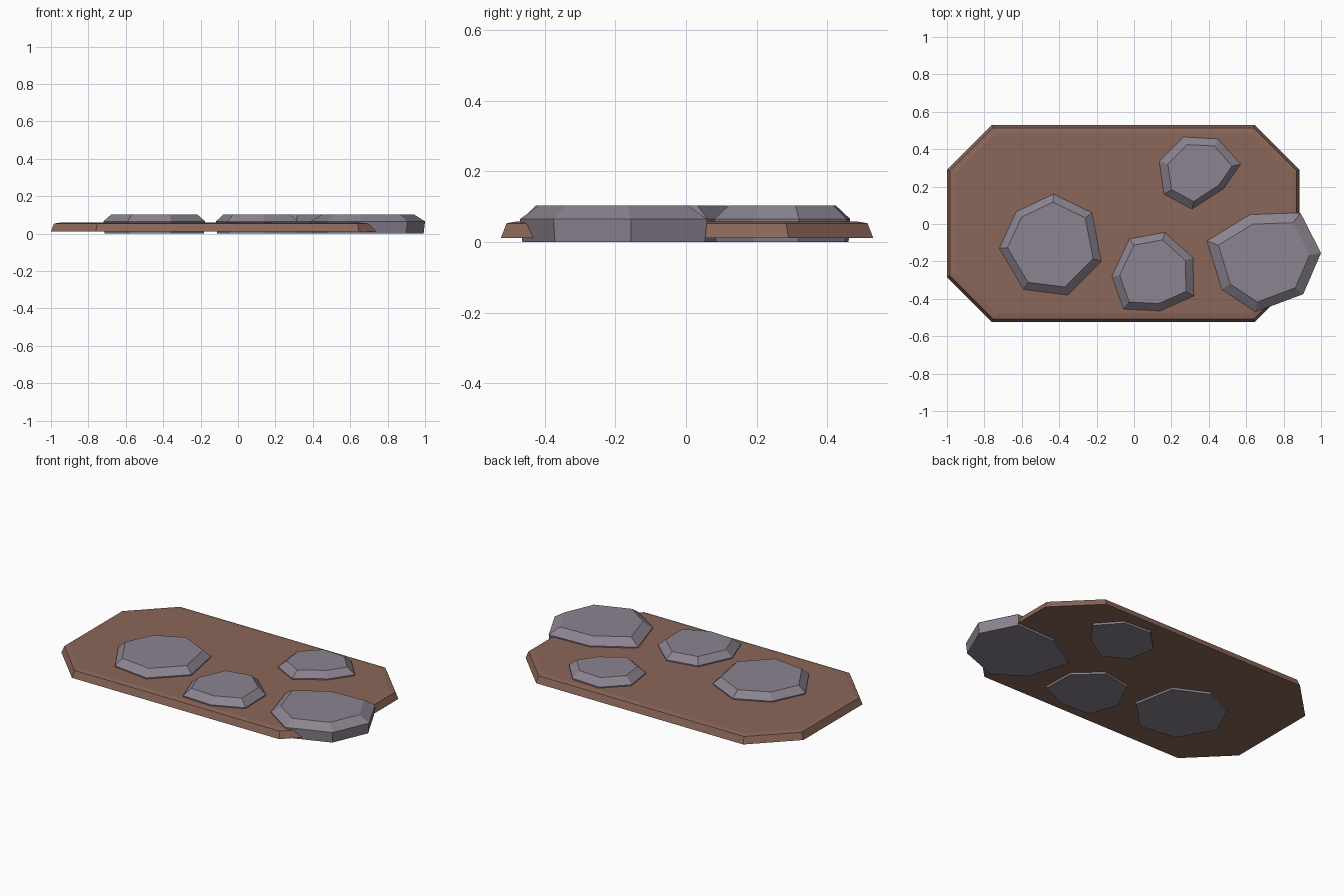
import bpy, bmesh

if "Cube" in bpy.data.objects:
    bpy.data.objects.remove(bpy.data.objects["Cube"])


def material(name, rgb):
    m = bpy.data.materials.new(name)
    m.diffuse_color = (*rgb, 1)
    m.use_nodes = True
    m.node_tree.nodes["Principled BSDF"].inputs["Base Color"].default_value = m.diffuse_color
    return m


clay = material("brown clay", (0.26, 0.135, 0.10))
grey = material("purple grey stone", (0.26, 0.23, 0.28))


def loft(name, rings, mat):
    """Closed solid through stacked rings of equal point count."""
    bm = bmesh.new()
    loops = [[bm.verts.new(p) for p in ring] for ring in rings]
    n = len(loops[0])
    for a, b in zip(loops, loops[1:]):
        for i in range(n):
            j = (i + 1) % n
            bm.faces.new((a[i], a[j], b[j], b[i]))
    bm.faces.new(loops[0])
    bm.faces.new(loops[-1])
    bmesh.ops.recalc_face_normals(bm, faces=bm.faces)
    me = bpy.data.meshes.new(name)
    bm.to_mesh(me)
    bm.free()
    me.materials.append(mat)
    bpy.context.collection.objects.link(bpy.data.objects.new(name, me))


# Chamfered rectangular slab, tapering slightly upwards
def slab_ring(inset, z):
    hx, hy, c = 0.943 - inset, 0.527 - inset, 0.24 - inset * 0.59
    pts = [(hx, hy - c), (hx - c, hy), (c - hx, hy), (-hx, hy - c),
           (-hx, c - hy), (c - hx, -hy), (hx - c, -hy), (hx, c - hy)]
    return [(x - 0.057, y + 0.003, z) for x, y in pts]


loft("ground_slab", [slab_ring(0, 0.012), slab_ring(0.016, 0.053),
                     slab_ring(0.045, 0.058)], clay)


# Irregular seven-sided stones with a bevelled top
def stone(name, outline, top_scale):
    cx = (min(p[0] for p in outline) + max(p[0] for p in outline)) / 2
    cy = (min(p[1] for p in outline) + max(p[1] for p in outline)) / 2

    def ring(s, z):
        return [(cx + (x - cx) * s, cy + (y - cy) * s, z) for x, y in outline]
    loft(name, [ring(0.975, 0), ring(1, 0.065), ring(top_scale, 0.103)], grey)


stone("left_stone", [(-.43, .16), (-.225, .06), (-.175, -.20), (-.355, -.38),
                     (-.59, -.35), (-.72, -.13), (-.63, .065)], 0.84)
stone("middle_stone", [(-.025, -.08), (.165, -.045), (.315, -.18), (.32, -.385),
                       (.14, -.465), (-.055, -.455), (-.118, -.28)], 0.81)
stone("back_stone", [(.265, .465), (.45, .455), (.57, .32), (.48, .19),
                     (.31, .08), (.16, .16), (.135, .335)], 0.79)
stone("right_stone", [(.39, -.09), (.62, .05), (.89, .06), (1.0, -.155),
                      (.905, -.375), (.65, -.47), (.47, -.35)], 0.80)
